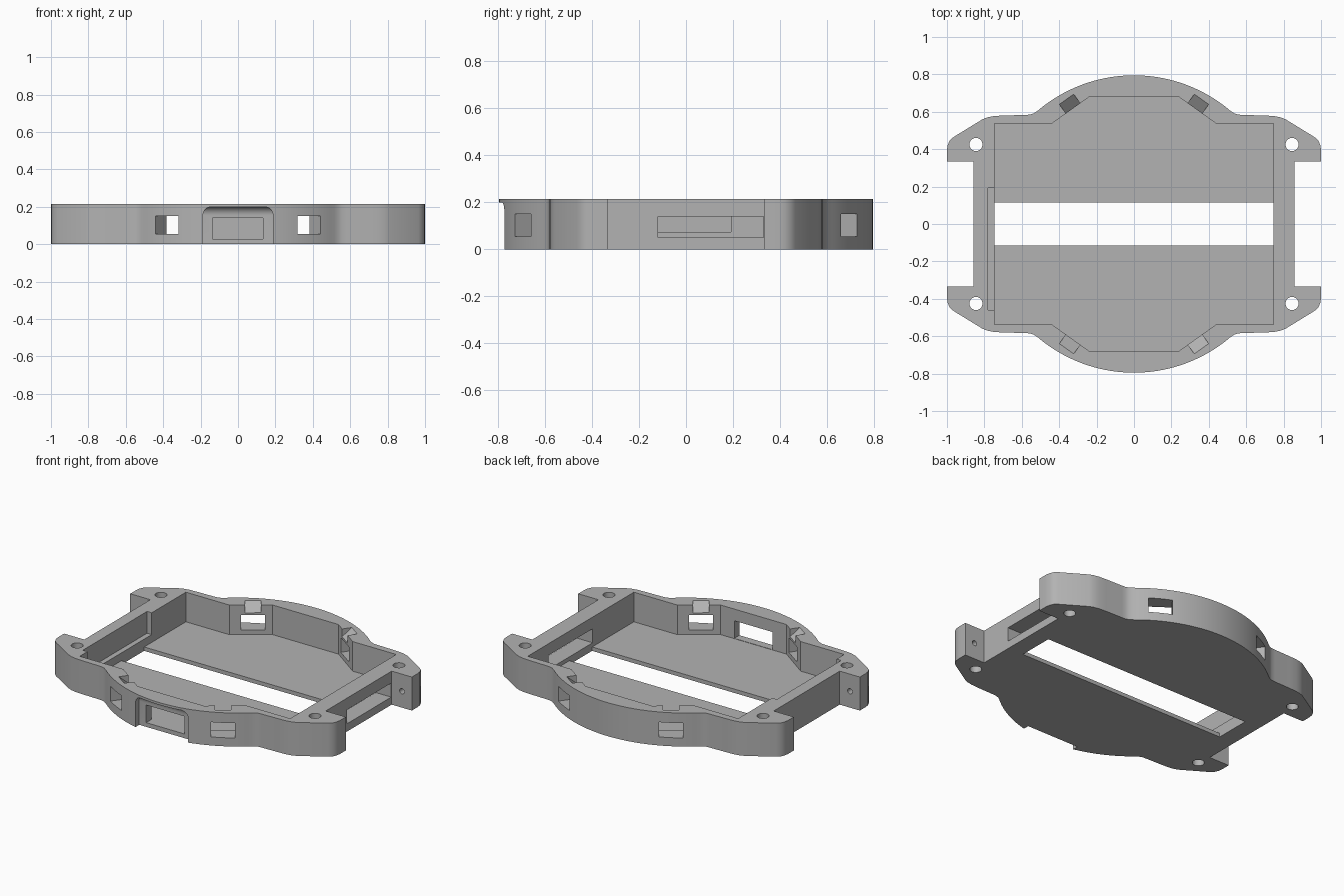
import bpy, bmesh, math
from mathutils import Matrix, Vector

cube = bpy.data.objects.get("Cube")
if cube:
    bpy.data.objects.remove(cube)

HEIGHT, FLOOR = 0.215, 0.025
RADIUS = 0.795

grey = bpy.data.materials.new("mid_grey")
grey.use_nodes = True
grey.diffuse_color = (0.45, 0.45, 0.45, 1)
grey.node_tree.nodes["Principled BSDF"].inputs["Base Color"].default_value = grey.diffuse_color


def make(name, bm):
    bmesh.ops.recalc_face_normals(bm, faces=bm.faces)
    mesh = bpy.data.meshes.new(name)
    bm.to_mesh(mesh)
    bm.free()
    mesh.materials.append(grey)
    ob = bpy.data.objects.new(name, mesh)
    bpy.context.collection.objects.link(ob)
    return ob


def prism(name, points, z0, z1):
    """Extrude a flat outline between two heights."""
    bm = bmesh.new()
    face = bm.faces.new([bm.verts.new((x, y, z0)) for x, y in points])
    top = bmesh.ops.extrude_face_region(bm, geom=[face])["geom"]
    bmesh.ops.translate(bm, vec=(0, 0, z1 - z0),
                        verts=[v for v in top if isinstance(v, bmesh.types.BMVert)])
    return make(name, bm)


def box(name, lo, hi):
    return prism(name, [(lo[0], lo[1]), (hi[0], lo[1]), (hi[0], hi[1]), (lo[0], hi[1])],
                 lo[2], hi[2])


def rod(name, centre, radius, length, axis):
    bm = bmesh.new()
    turn = Matrix.Rotation(math.pi / 2, 4, 'X') if axis == 'Y' else Matrix()
    bmesh.ops.create_cone(bm, cap_ends=True, segments=32, radius1=radius, radius2=radius,
                          depth=length, matrix=Matrix.Translation(centre) @ turn)
    return make(name, bm)


def cut(target, cutter):
    """Subtract the cutter and discard it."""
    mod = target.modifiers.new("cut", 'BOOLEAN')
    mod.operation, mod.solver, mod.object = 'DIFFERENCE', 'EXACT', cutter
    bpy.context.view_layer.objects.active = target
    bpy.ops.object.modifier_apply(modifier=mod.name)
    bpy.data.objects.remove(cutter)


def four_way(quarter):
    """Mirror a quarter outline, listed from the y axis to the x axis."""
    back = quarter + [(x, -y) for x, y in reversed(quarter)]
    return back + [(-x, y) for x, y in reversed(back)]


# Outer body: round bulges front and back, mounting lugs at the corners
arc = [(RADIUS * math.sin(a), RADIUS * math.cos(a))
       for a in (math.radians(41.5 * (i + 0.5) / 20) for i in range(20))]
lug = [(0.535, 0.592), (0.555, 0.585), (0.58, 0.583), (0.7, 0.58), (0.75, 0.577), (0.785, 0.57),
       (0.81, 0.56), (0.965, 0.465), (0.985, 0.447), (0.997, 0.42), (1, 0.39),
       (1, 0.335), (0.857, 0.335)]
frame = prism("frame", four_way(arc + lug), 0, HEIGHT)

# Inner tray and the slot across its floor
tray = [(0.235, 0.683), (0.438, 0.538), (0.747, 0.538)]
cut(frame, prism("tray_cutter", four_way(tray), FLOOR, 0.4))
cut(frame, box("slot_cutter", (-0.747, -0.115, -0.1), (0.747, 0.115, 0.1)))

# Screw holes and blind side holes in the lugs
for sx in (-1, 1):
    for sy in (-1, 1):
        cut(frame, rod("screw_cutter", (sx * 0.845, sy * 0.425, 0.1), 0.035, 0.6, 'Z'))
        cut(frame, rod("side_hole_cutter", (sx * 0.93, sy * 0.36, 0.105), 0.017, 0.14, 'Y'))

# Angled clip windows with a sloping lead-in above each
normal = Vector((0.145, 0.203, 0)).normalized()
along = Vector((normal.y, -normal.x, 0))
wall_mid = Vector((0.326, 0.618, 0))
for sx in (-1, 1):
    for sy in (-1, 1):
        def place(out, side):
            p = wall_mid + normal * out + along * side
            return (p.x * sx, p.y * sy)
        cut(frame, prism("window_cutter", [place(-0.06, -0.07), place(-0.06, 0.07),
                                           place(0.25, 0.07), place(0.25, -0.07)], 0.055, 0.15))
        bm = bmesh.new()
        rings = []
        for side in (-0.047, 0.047):
            section = [(-0.03, 0.165), (0, 0.165), (0.06, HEIGHT), (0.06, 0.3), (-0.03, 0.3)]
            rings.append([bm.verts.new((*place(o, side), z)) for o, z in section])
            bm.faces.new(rings[-1])
        for i in range(5):
            j = (i + 1) % 5
            bm.faces.new((rings[0][i], rings[0][j], rings[1][j], rings[1][i]))
        cut(frame, make("lead_in_cutter", bm))

# Front recess with rounded upper edges, and the port through it
recess = box("recess_cutter", (-0.187, -0.95, -0.1), (0.187, -0.735, 0.2))
bm = bmesh.new()
bm.from_mesh(recess.data)
edges = [e for e in bm.edges if all(v.co.z > 0.1 for v in e.verts)
         and any(v.co.y > -0.8 for v in e.verts)]
bmesh.ops.bevel(bm, geom=edges, offset=0.045, segments=8, profile=0.5, affect='EDGES')
bm.to_mesh(recess.data)
bm.free()
cut(frame, recess)
cut(frame, box("port_cutter", (-0.137, -0.9, 0.027), (0.135, -0.6, 0.14)))

# Opening in the left end wall, shallow pocket inside the right one
cut(frame, box("end_window_cutter", (0.7, -0.12, 0.05), (0.95, 0.33, 0.14)))
cut(frame, box("pocket_cutter", (-0.78, -0.46, 0.075), (-0.7, 0.192, 0.4)))

# Smooth the curved walls and keep the corners crisp
bpy.ops.object.select_all(action='DESELECT')
frame.select_set(True)
bpy.context.view_layer.objects.active = frame
bpy.ops.object.shade_smooth_by_angle(angle=math.radians(25))
